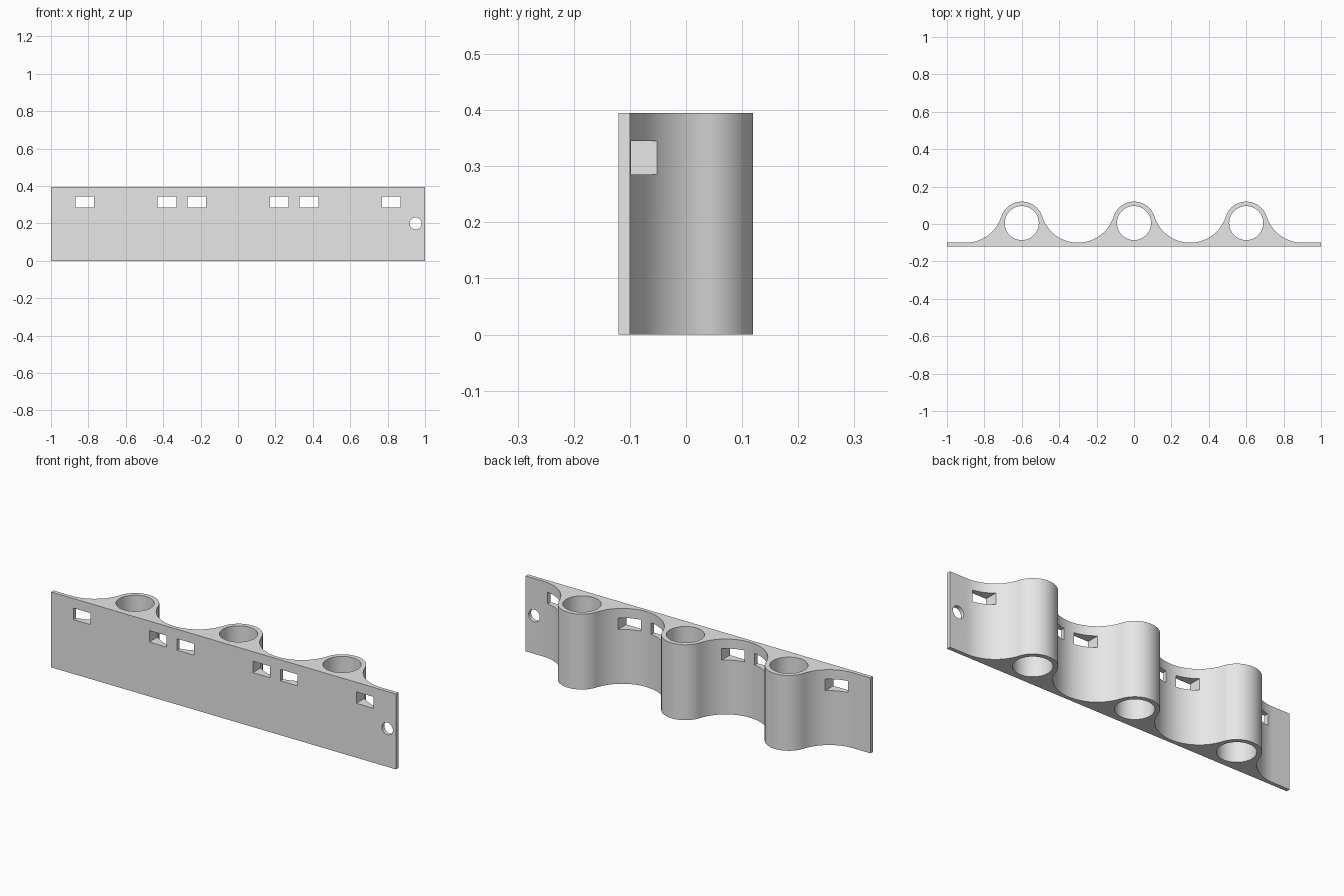
import bpy, bmesh
from math import cos, sin, pi, atan2, hypot
from mathutils import Matrix

HEIGHT = 0.395
FRONT, PLATE_BACK = -0.12, -0.10
TUBES = (-0.6, 0.0, 0.6)
TUBE_Y, BORE = 0.005, 0.091
VALLEY_R, VALLEY_DX = 0.2, 0.3        # concave sweep between tubes
VALLEY_Y = PLATE_BACK + VALLEY_R
TANGENT = atan2(VALLEY_Y - TUBE_Y, VALLEY_DX)
TUBE_R = hypot(VALLEY_DX, VALLEY_Y - TUBE_Y) - VALLEY_R

cube = bpy.data.objects.get("Cube")
if cube:
    bpy.data.objects.remove(cube, do_unlink=True)

grey = bpy.data.materials.new("light grey")
grey.use_nodes = True
grey.diffuse_color = (0.8, 0.8, 0.8, 1)
grey.node_tree.nodes["Principled BSDF"].inputs["Base Color"].default_value = (0.8, 0.8, 0.8, 1)


def make_object(name, bm):
    bmesh.ops.recalc_face_normals(bm, faces=bm.faces)
    mesh = bpy.data.meshes.new(name)
    bm.to_mesh(mesh)
    bm.free()
    mesh.materials.append(grey)
    obj = bpy.data.objects.new(name, mesh)
    bpy.context.collection.objects.link(obj)
    return obj


def arc(cx, cy, r, start, end, steps):
    angles = [start + (end - start) * i / steps for i in range(steps + 1)]
    return [(cx + r * cos(a), cy + r * sin(a)) for a in angles]


# Outline: flat front, wavy back wrapping each tube
outline = [(-1, FRONT), (-1, PLATE_BACK)]
for x in TUBES:
    outline += arc(x - VALLEY_DX, VALLEY_Y, VALLEY_R, -pi / 2, -TANGENT, 18)
    outline += arc(x, TUBE_Y, TUBE_R, pi - TANGENT, TANGENT, 32)[1:]
    outline += arc(x + VALLEY_DX, VALLEY_Y, VALLEY_R, pi + TANGENT, 1.5 * pi, 18)[1:-1]
outline += [(TUBES[-1] + VALLEY_DX, PLATE_BACK), (1, PLATE_BACK), (1, FRONT)]

bm = bmesh.new()
face = bm.faces.new([bm.verts.new((x, y, 0)) for x, y in outline])
extruded = bmesh.ops.extrude_face_region(bm, geom=[face])["geom"]
bmesh.ops.translate(bm, vec=(0, 0, HEIGHT),
                    verts=[v for v in extruded if isinstance(v, bmesh.types.BMVert)])
rack = make_object("tube_rack", bm)

# Cutters: tube bores, strap slots either side of each tube, hanging hole
bm = bmesh.new()


def cut_cylinder(r, depth, matrix):
    bmesh.ops.create_cone(bm, cap_ends=True, segments=64, radius1=r, radius2=r,
                          depth=depth, matrix=matrix)


for x in TUBES:
    cut_cylinder(BORE, 1, Matrix.Translation((x, TUBE_Y, HEIGHT / 2)))
    for side in (-1, 1):
        bmesh.ops.create_cube(bm, size=1, matrix=Matrix.Translation((x + side * 0.22, 0, 0.315))
                              @ Matrix.Diagonal((0.1, 0.6, 0.06, 1)))
cut_cylinder(0.032, 0.6, Matrix.Translation((0.95, 0, 0.2)) @ Matrix.Rotation(pi / 2, 4, "X"))
cutter = make_object("hole_cutter", bm)
cutter.hide_render = True

bpy.ops.object.select_all(action="DESELECT")
rack.select_set(True)
bpy.context.view_layer.objects.active = rack
cut = rack.modifiers.new("holes", "BOOLEAN")
cut.operation = "DIFFERENCE"
cut.solver = "EXACT"
cut.object = cutter
bpy.ops.object.modifier_apply(modifier=cut.name)
bpy.data.objects.remove(cutter, do_unlink=True)
bpy.ops.object.shade_smooth_by_angle(angle=pi / 6)
